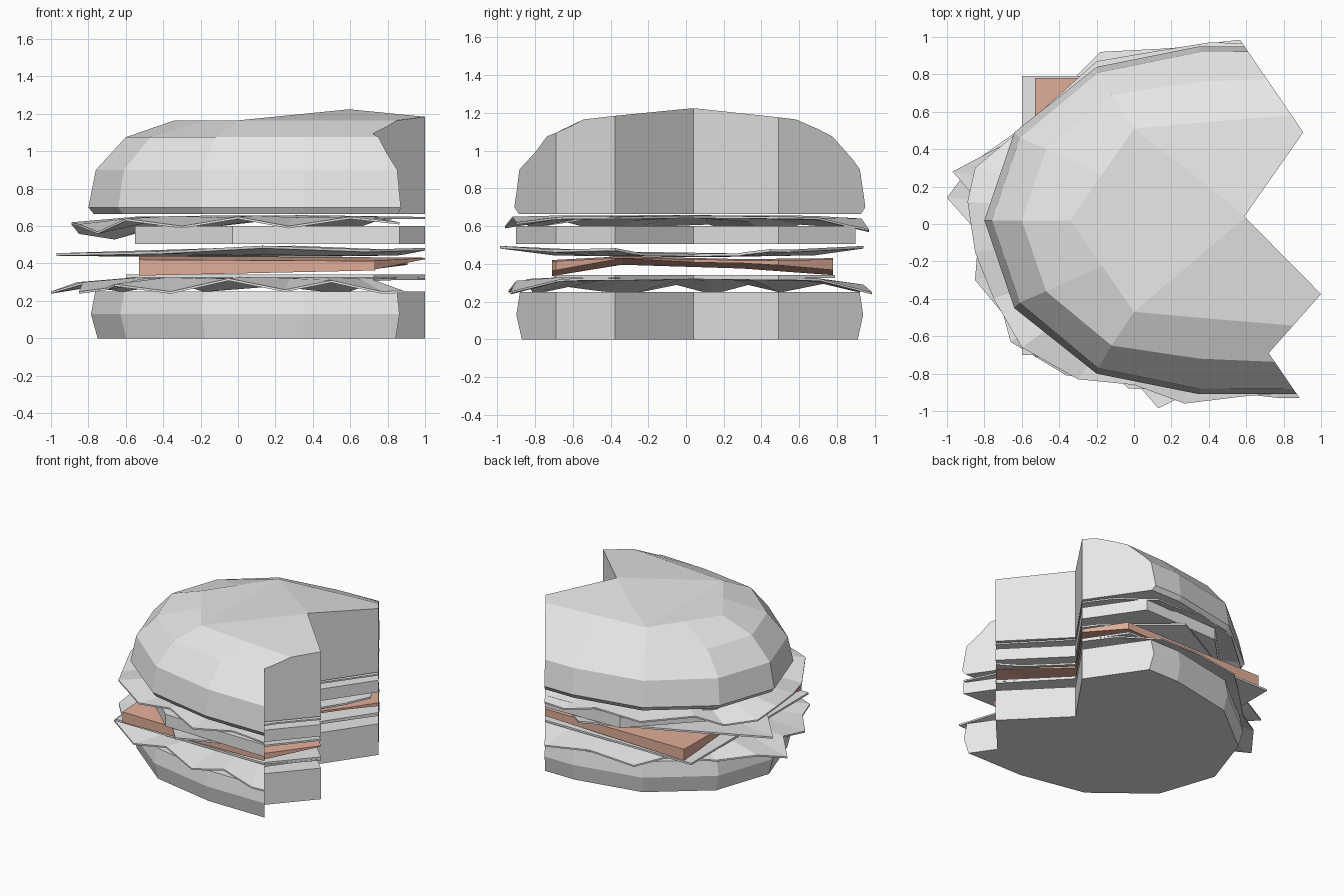
import bpy, bmesh

if "Cube" in bpy.data.objects:
    bpy.data.objects.remove(bpy.data.objects["Cube"], do_unlink=True)

CX, CY = 0.35, 0.02          # centre of the sandwich before the bite


def material(name, rgb):
    m = bpy.data.materials.new(name)
    m.use_nodes = True
    m.diffuse_color = (*rgb, 1)
    node = next(n for n in m.node_tree.nodes if n.type == 'BSDF_PRINCIPLED')
    node.inputs["Base Color"].default_value = (*rgb, 1)
    return m


GREY = material("pale_grey", (0.8, 0.8, 0.8))
BROWN = material("warm_brown", (0.75, 0.42, 0.32))


def loft(name, rings, mat=None, extra=(), cap=None):
    """Solid from stacked rings of points; cap lists faces for the top."""
    bm = bmesh.new()
    rows = [[bm.verts.new(p) for p in ring] for ring in rings]
    n = len(rows[0])
    for a, b in zip(rows, rows[1:]):
        for i in range(n):
            j = (i + 1) % n
            bm.faces.new((a[i], a[j], b[j], b[i]))
    bm.faces.new(rows[0][::-1])
    top = rows[-1] + [bm.verts.new(p) for p in extra]
    for f in cap or [range(n)]:
        bm.faces.new([top[i] for i in f])
    bmesh.ops.recalc_face_normals(bm, faces=bm.faces)
    me = bpy.data.meshes.new(name)
    bm.to_mesh(me)
    bm.free()
    if mat:
        me.materials.append(mat)
    ob = bpy.data.objects.new(name, me)
    bpy.context.collection.objects.link(ob)
    return ob


def prism(name, outline, z0, z1, mat=None):
    return loft(name, [[(x, y, z) for x, y in outline] for z in (z0, z1)], mat)


def mirrored(half, z, s=1.0):
    """Whole ring from its back half, scaled about the centre."""
    full = half + [(x, 2 * CY - y) for x, y in reversed(half[1:])]
    return [(CX + (x - CX) * s, CY + (y - CY) * s, z) for x, y in full]


def leaf(name, edge, z_mid, mat, thick=0.012):
    """Thin wavy sheet: frilled edge, flatter inner ring and a centre."""
    bm = bmesh.new()
    n = len(edge)
    layers = []
    for dz in (0, -thick):
        outer = [bm.verts.new((x, y, z + dz)) for x, y, z in edge]
        inner = [bm.verts.new((CX + (x - CX) * 0.72, CY + (y - CY) * 0.72,
                               z_mid + 0.2 * (z - z_mid) + dz)) for x, y, z in edge]
        mid = bm.verts.new((CX, CY, z_mid + dz))
        for i in range(n):
            j = (i + 1) % n
            bm.faces.new((outer[i], outer[j], inner[j], inner[i]))
            bm.faces.new((inner[i], inner[j], mid))
        layers.append(outer)
    a, b = layers
    for i in range(n):
        j = (i + 1) % n
        bm.faces.new((a[i], b[i], b[j], a[j]))
    bmesh.ops.recalc_face_normals(bm, faces=bm.faces)
    me = bpy.data.meshes.new(name)
    bm.to_mesh(me)
    bm.free()
    me.materials.append(mat)
    ob = bpy.data.objects.new(name, me)
    bpy.context.collection.objects.link(ob)
    return ob


# Bun outlines, back half
rim = [(-.80, .02), (-.64, .49), (-.20, .84), (.35, .95), (1.3, .95)]
upper = [(-.76, .02), (-.61, .46), (-.19, .81), (.35, .92), (1.3, .925)]
shoulder = [(-.60, .02), (-.47, .40), (-.12, .69), (.35, .76), (1.3, .80)]
crown = [(-.34, .02), (-.17, .265), (0, .51), (.45, .55), (1.3, .62)]

# Top bun with a shallow ridge on its crown
top_bun = loft(
    "top_bun",
    [mirrored(rim, .665, .975), mirrored(rim, .70), mirrored(upper, .90),
     mirrored(shoulder, 1.075), mirrored(crown, 1.165)], GREY,
    extra=[(.6, .04, 1.225), (1.3, .02, 1.25)],
    cap=[(0, 1, 2, 7, 8), (2, 9, 7), (2, 3, 9), (3, 4, 9), (4, 10, 9),
         (10, 5, 9), (5, 6, 9), (6, 7, 9), (4, 5, 10)])

# Bottom bun
bottom_bun = loft("bottom_bun", [mirrored(rim, 0, .957), mirrored(rim, .13, .988),
                                 mirrored(rim, .25, .968)], GREY)

# Lettuce leaves with frilled edges
lower_lettuce = leaf("lower_lettuce", [
    (1.3, -.93, .27), (.77, -.93, .25), (.5, -.90, .31), (.25, -.94, .26),
    (-.05, -.84, .32), (-.36, -.81, .25), (-.66, -.63, .29), (-.70, -.48, .27),
    (-.85, -.30, .25), (-.83, -.05, .30), (-1.0, .14, .25), (-.86, .33, .30),
    (-.62, .50, .26), (-.35, .75, .31), (-.18, .92, .26), (.2, .94, .29),
    (.56, .985, .25), (1.3, .97, .28)], .335, GREY)
upper_lettuce = leaf("upper_lettuce", [
    (1.3, -.94, .61), (.87, -.90, .62), (.6, -.92, .65), (.27, -.96, .60),
    (0, -.86, .65), (-.3, -.83, .60), (-.6, -.66, .64), (-.75, -.40, .57),
    (-.85, -.15, .61), (-.89, .12, .62), (-.85, .30, .57), (-.66, .46, .54),
    (-.5, .60, .62), (-.2, .87, .60), (.15, .93, .64), (.4, .97, .58),
    (1.3, .96, .61)], .658, GREY)

# Thin square sheet beneath the brown slice
lower_slice = prism("lower_slice", [(-.6, -.70), (1.3, -.70), (1.3, .79), (-.6, .79)],
                    .325, .34, GREY)

# Brown slice, its edges drooping: (y, bottom, top) sections along the depth
sections = [(-.71, .335, .42), (-.34, .395, .44), (.3, .375, .425), (.78, .34, .43)]
brown_slice = loft("brown_slice", [
    [(-.53, y, lo), (1.3, y, lo + .04), (1.3, y, hi - .01), (-.53, y, hi)]
    for y, lo, hi in sections], BROWN)

# Turned sheet that sags in the middle
turned_slice = leaf("turned_slice", [
    (-.97, .28, .455), (-.42, -.35, .465), (.13, -.985, .495), (.7, -.7, .475),
    (1.25, -.1, .49), (.8, .55, .475), (.3, .94, .495), (-.33, .62, .475)],
    .45, GREY, .014)

# Thick patty
patty = prism("patty", [(-.55, .35), (-.55, -.40), (-.03, -.88), (.75, -.90),
                        (1.3, -.90), (1.3, .90), (.75, .90), (-.03, .88)],
              .505, .60, GREY)

# Zigzag bite taken out of every layer
bite = prism("bite_cutter", [(.42, 1.2), (.905, .49), (.59, .04), (1.0, -.375),
                             (.72, -.69), (1.07, -1.2), (2, -1.2), (2, 1.2)], -1, 2)
bite.hide_render = True
for ob in (top_bun, bottom_bun, lower_lettuce, upper_lettuce, lower_slice,
           brown_slice, turned_slice, patty):
    mod = ob.modifiers.new("bite", 'BOOLEAN')
    mod.operation = 'DIFFERENCE'
    mod.solver = 'EXACT'
    mod.object = bite
    bpy.context.view_layer.update()
    dg = bpy.context.evaluated_depsgraph_get()
    cut = bpy.data.meshes.new_from_object(ob.evaluated_get(dg))
    ob.modifiers.clear()
    ob.data = cut
bpy.data.objects.remove(bite, do_unlink=True)
